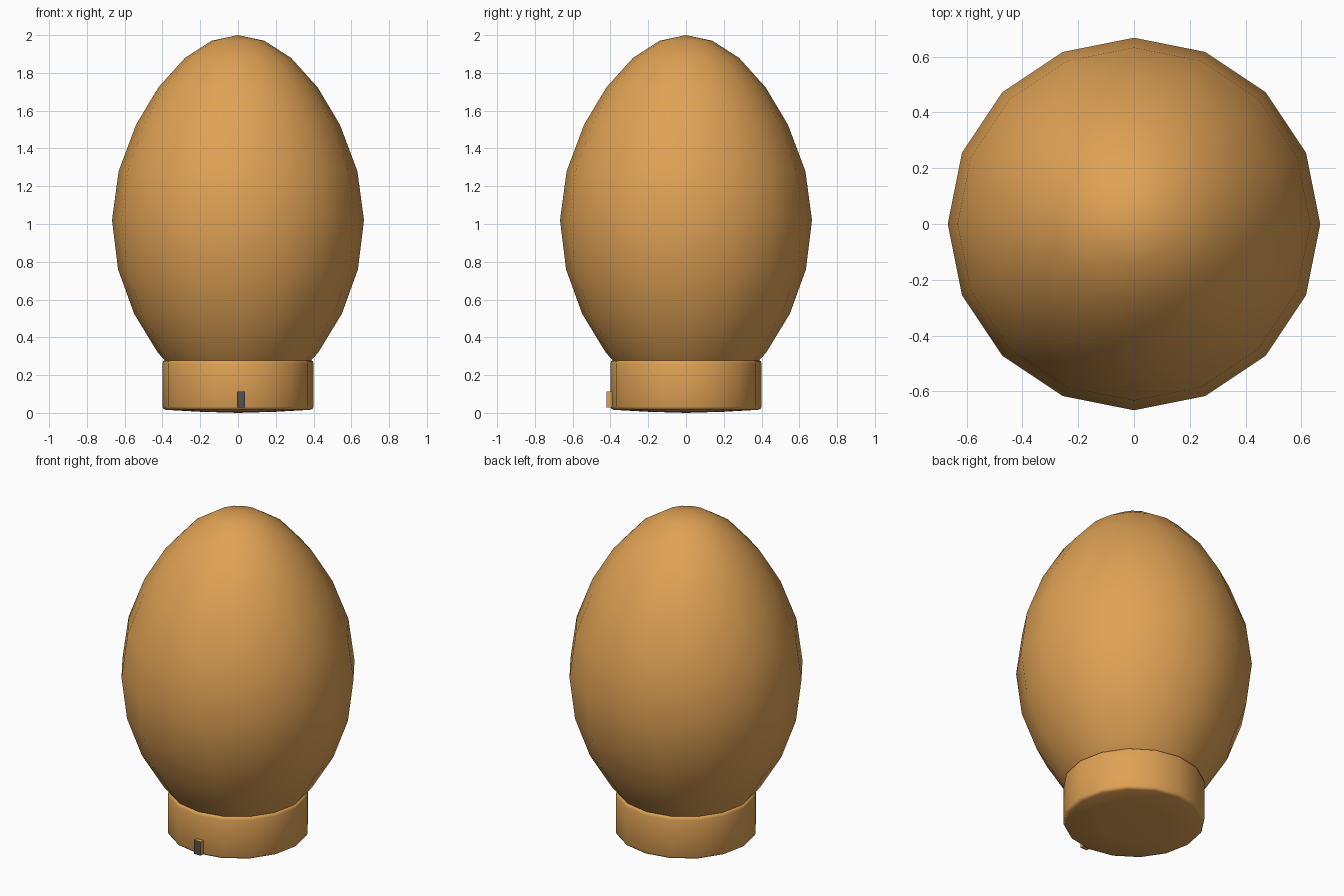
import bpy, bmesh, math

if "Cube" in bpy.data.objects:
    bpy.data.objects.remove(bpy.data.objects["Cube"])

SIDES = 16


def material(name, color):
    m = bpy.data.materials.new(name)
    m.diffuse_color = color
    m.use_nodes = True
    m.node_tree.nodes["Principled BSDF"].inputs["Base Color"].default_value = m.diffuse_color
    return m


amber = material("amber", (0.74, 0.36, 0.09, 1))
dark = material("dark_grey", (0.09, 0.08, 0.075, 1))


def finish(name, bm, angle, mats):
    bmesh.ops.recalc_face_normals(bm, faces=bm.faces)
    mesh = bpy.data.meshes.new(name)
    bm.to_mesh(mesh)
    bm.free()
    ob = bpy.data.objects.new(name, mesh)
    bpy.context.collection.objects.link(ob)
    for m in mats:
        mesh.materials.append(m)
    if angle:
        bpy.ops.object.select_all(action='DESELECT')
        ob.select_set(True)
        bpy.context.view_layer.objects.active = ob
        bpy.ops.object.shade_smooth_by_angle(angle=math.radians(angle))
    return ob


def lathe(name, profile, angle):
    """Revolve (radius, z) points; first and last points lie on the axis."""
    bm = bmesh.new()
    rings = []
    for r, z in profile:
        n = SIDES if r > 0 else 1
        rings.append([bm.verts.new((r * math.cos(math.tau * i / SIDES),
                                    r * math.sin(math.tau * i / SIDES), z))
                      for i in range(n)])
    for a, b in zip(rings, rings[1:]):
        for i in range(SIDES):
            j = (i + 1) % SIDES
            corners = [a[i % len(a)], a[j % len(a)], b[j % len(b)], b[i % len(b)]]
            bm.faces.new(list(dict.fromkeys(corners)))
    return finish(name, bm, angle, [amber])


# Egg-shaped lamp body, its lower end sunk in the base
lathe("egg_shade", [(0, 2.0), (0.14, 1.97), (0.28, 1.88), (0.42, 1.725),
                    (0.54, 1.525), (0.632, 1.28), (0.667, 1.02), (0.635, 0.76),
                    (0.55, 0.525), (0.425, 0.32), (0.29, 0.17), (0.15, 0.07),
                    (0, 0.04)], 60)

# Round base with softened rims and a slightly domed underside
lathe("base", [(0, 0.28), (0.385, 0.28), (0.396, 0.274), (0.4, 0.262),
               (0.4, 0.033), (0.395, 0.022), (0.382, 0.016), (0.2, 0.006),
               (0, 0.0)], 50)

# Small tab on the front of the base with a dark face
bm = bmesh.new()
bmesh.ops.create_cube(bm, size=1)
for v in bm.verts:
    v.co = (0.016 + v.co.x * 0.044, -0.40 + v.co.y * 0.044, 0.071 + v.co.z * 0.086)
bm.normal_update()
for f in bm.faces:
    f.material_index = 1 if f.normal.y < -0.5 else 0
finish("front_tab", bm, 0, [amber, dark])
